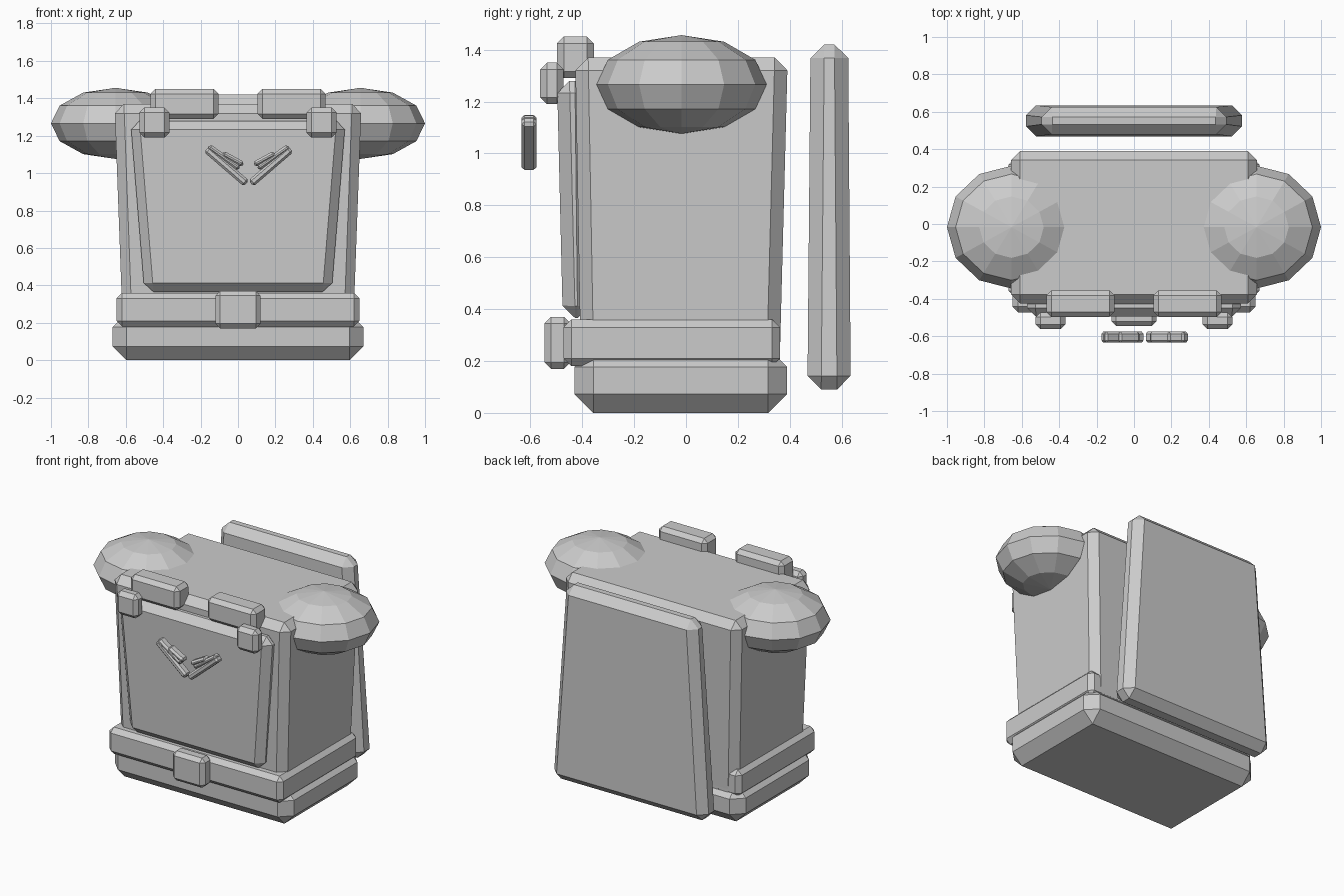
import bpy, bmesh, math
from mathutils import Vector, Matrix

if "Cube" in bpy.data.objects:
    bpy.data.objects.remove(bpy.data.objects["Cube"], do_unlink=True)

# One plain grey for the whole suit
grey = bpy.data.materials.new("light_grey")
grey.use_nodes = True
COLOUR = (0.6, 0.6, 0.6, 1)
grey.diffuse_color = COLOUR
grey.node_tree.nodes["Principled BSDF"].inputs["Base Color"].default_value = COLOUR


def finish(name, bm):
    bmesh.ops.recalc_face_normals(bm, faces=bm.faces)
    mesh = bpy.data.meshes.new(name)
    bm.to_mesh(mesh)
    bm.free()
    mesh.materials.append(grey)
    obj = bpy.data.objects.new(name, mesh)
    bpy.context.collection.objects.link(obj)
    return obj


def block(name, low, high, z, chamfer):
    """Chamfered box; low and high are (x0, x1, y0, y1) at the bottom and top."""
    bm = bmesh.new()
    bmesh.ops.create_cube(bm, size=2)
    for v in bm.verts:
        x0, x1, y0, y1 = high if v.co.z > 0 else low
        v.co = Vector((x1 if v.co.x > 0 else x0,
                       y1 if v.co.y > 0 else y0,
                       z[1] if v.co.z > 0 else z[0]))
    bmesh.ops.bevel(bm, geom=bm.edges[:], offset=chamfer, segments=1,
                    profile=0.5, affect='EDGES', clamp_overlap=True)
    return finish(name, bm)


def straight(name, rect, z, chamfer):
    return block(name, rect, rect, z, chamfer)


def bar(name, start, end, width, y, depth, chamfer):
    """Chamfered bar between two (x, z) points."""
    a, b = Vector((start[0], y, start[1])), Vector((end[0], y, end[1]))
    d = b - a
    half = d.length / 2
    obj = straight(name, (-half, half, -depth / 2, depth / 2),
                   (-width / 2, width / 2), chamfer)
    turn = Matrix.Rotation(math.atan2(-d.z, d.x), 4, 'Y')
    obj.data.transform(Matrix.Translation((a + b) / 2) @ turn)
    return obj


# Torso, hips and belt
block("torso", (-0.615, 0.615, -0.405, 0.36), (-0.66, 0.66, -0.427, 0.392), (0.15, 1.37), 0.05)
straight("hips", (-0.67, 0.67, -0.43, 0.39), (0, 0.25), 0.073)
straight("belt", (-0.65, 0.65, -0.472, 0.362), (0.18, 0.36), 0.03)
straight("belt_buckle", (-0.12, 0.12, -0.545, -0.445), (0.17, 0.37), 0.025)

# Chest and back plates
block("chest_plate", (-0.5, 0.5, -0.475, -0.37), (-0.575, 0.575, -0.497, -0.38), (0.365, 1.28), 0.048)
block("back_plate", (-0.58, 0.58, 0.468, 0.635), (-0.49, 0.49, 0.48, 0.625), (0.09, 1.42), 0.053)

# Paired parts
for side, s in (("left", 1), ("right", -1)):
    def span(inner, outer):
        return (inner, outer) if s > 0 else (-outer, -inner)

    straight(side + "_shoulder_strap", (*span(0.105, 0.468), -0.497, -0.355), (1.29, 1.45), 0.026)
    straight(side + "_strap_clasp", (*span(0.367, 0.527), -0.562, -0.472), (1.19, 1.35), 0.026)

    # Faceted shoulder dome
    bm = bmesh.new()
    bmesh.ops.create_uvsphere(bm, u_segments=12, v_segments=6, radius=1)
    bmesh.ops.transform(bm, verts=bm.verts, matrix=Matrix.Translation((s * 0.655, -0.017, 1.266))
                        @ Matrix.Diagonal((0.345, 0.328, 0.19, 1)))
    finish(side + "_shoulder", bm)

    # Chest chevron: one long bar and two shorter feathers per side
    centre = 0.057
    feathers = (("long", (0.012, 0.945), (0.225, 1.128), 0.042),
                ("middle", (0.05, 1.025), (0.215, 1.142), 0.032),
                ("upper", (0.03, 1.045), (0.14, 1.105), 0.032))
    for label, a, b, width in feathers:
        bar(f"{side}_chevron_{label}", (centre + s * a[0], a[1]), (centre + s * b[0], b[1]),
            width, -0.605, 0.058, 0.012)
